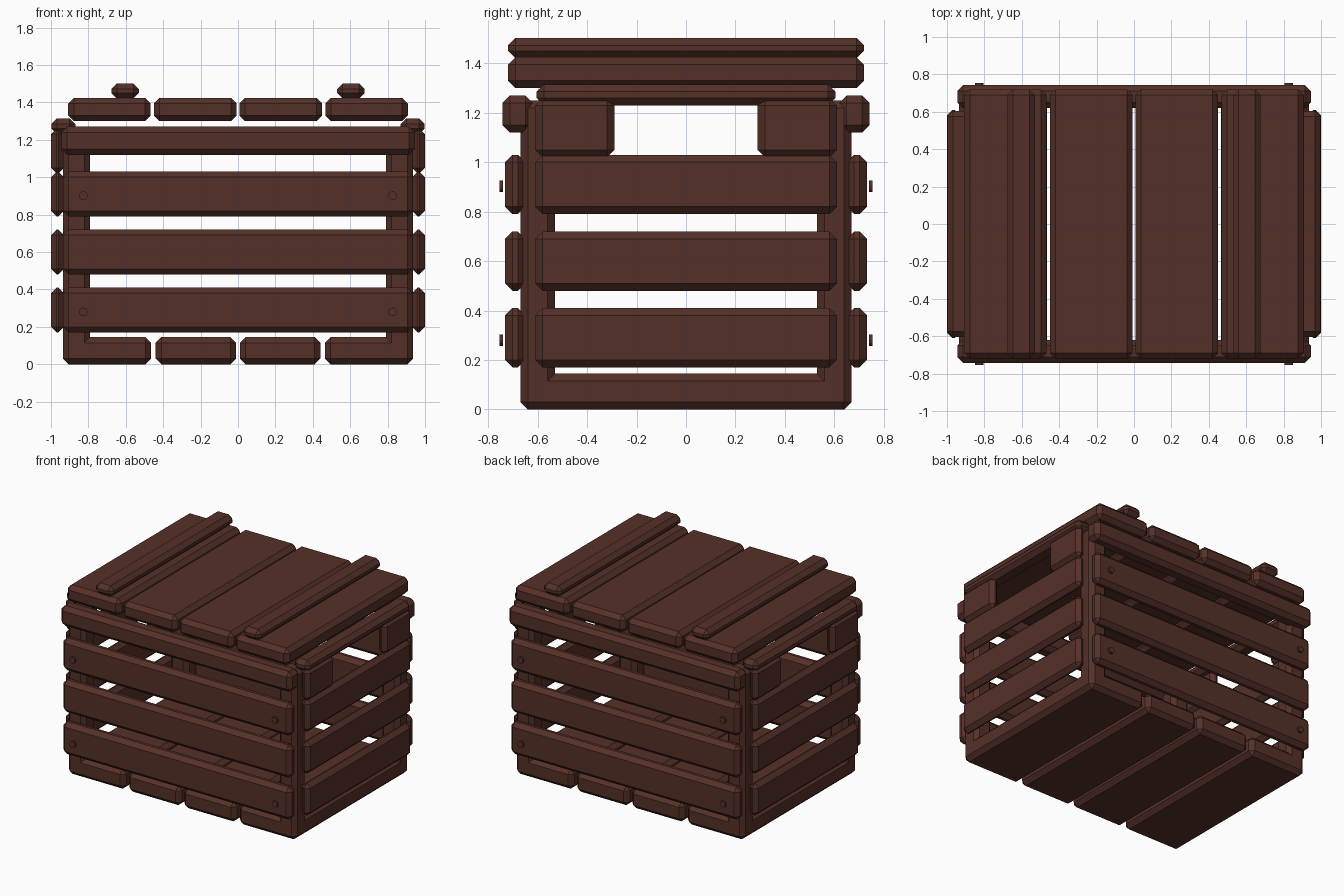
import bpy
import bmesh
from mathutils import Matrix, Vector

if "Cube" in bpy.data.objects:
    bpy.data.objects.remove(bpy.data.objects["Cube"], do_unlink=True)

wood = bpy.data.materials.new("dark brown wood")
wood.use_nodes = True
WOOD_COLOUR = (0.09, 0.03, 0.021, 1)
wood.diffuse_color = WOOD_COLOUR
wood.node_tree.nodes["Principled BSDF"].inputs["Base Color"].default_value = WOOD_COLOUR


def finish(name, bm):
    mesh = bpy.data.meshes.new(name)
    bm.to_mesh(mesh)
    bm.free()
    mesh.materials.append(wood)
    obj = bpy.data.objects.new(name, mesh)
    bpy.context.collection.objects.link(obj)


def board(name, x, y, z, chamfer=0.03):
    """Chamfered board spanning the given (min, max) ranges."""
    spans = [sorted(r) for r in (x, y, z)]
    size = Vector([b - a for a, b in spans])
    centre = Vector([(a + b) / 2 for a, b in spans])
    bm = bmesh.new()
    bmesh.ops.create_cube(bm, size=1, matrix=Matrix.Translation(centre) @ Matrix.Diagonal(size).to_4x4())
    bmesh.ops.bevel(bm, geom=bm.edges[:], offset=chamfer, segments=1, affect="EDGES")
    finish(name, bm)


def nail(name, x, y, z):
    bm = bmesh.new()
    place = Matrix.Translation((x, y, z)) @ Matrix.Rotation(1.5708, 4, "X")
    bmesh.ops.create_cone(bm, cap_ends=True, segments=12, radius1=0.023, radius2=0.023,
                          depth=0.014, matrix=place)
    finish(name, bm)


def mirrored(s, a, b):
    return (s * a, s * b)


SLAT_HEIGHTS = [(0.17, 0.41), (0.48, 0.72), (0.79, 1.03)]
SIDES = (("left", 1), ("right", -1))
ENDS = (("front", -1), ("back", 1))

# Floor and lid planks, with lid battens
for side, s in SIDES:
    board(f"{side}_outer_floor_plank", mirrored(s, 0.465, 0.935), (-0.67, 0.67), (0, 0.145))
    board(f"{side}_inner_floor_plank", mirrored(s, 0.01, 0.44), (-0.67, 0.67), (0, 0.145))
    board(f"{side}_outer_lid_plank", mirrored(s, 0.467, 0.908), (-0.72, 0.72), (1.3, 1.425))
    board(f"{side}_inner_lid_plank", mirrored(s, 0.008, 0.45), (-0.72, 0.72), (1.3, 1.425))
    board(f"{side}_lid_batten", mirrored(s, 0.53, 0.677), (-0.72, 0.72), (1.42, 1.502))

# Corner posts, nails and handle blocks
for side, s in SIDES:
    for end, e in ENDS:
        board(f"{end}_{side}_post", mirrored(s, 0.79, 0.935), mirrored(e, 0.53, 0.67), (0, 1.25))
        board(f"{end}_{side}_handle_block", mirrored(s, 0.93, 1), mirrored(e, 0.29, 0.61), (1.02, 1.26))
        for level, z in (("lower", 0.28), ("upper", 0.902)):
            nail(f"{end}_{side}_{level}_nail", s * 0.827, e * 0.748, z)

# Front and back slats with top rails
for end, e in ENDS:
    for i, z in enumerate(SLAT_HEIGHTS, 1):
        board(f"{end}_slat_{i}", (-0.935, 0.935), mirrored(e, 0.65, 0.732), z)
    board(f"{end}_top_rail", (-0.945, 0.945), mirrored(e, 0.62, 0.742), (1.12, 1.27))

# Side slats with top rails
for side, s in SIDES:
    for i, z in enumerate(SLAT_HEIGHTS, 1):
        board(f"{side}_slat_{i}", mirrored(s, 0.93, 1), (-0.61, 0.61), z)
    board(f"{side}_top_rail", mirrored(s, 0.87, 0.997), (-0.605, 0.605), (1.23, 1.315))
